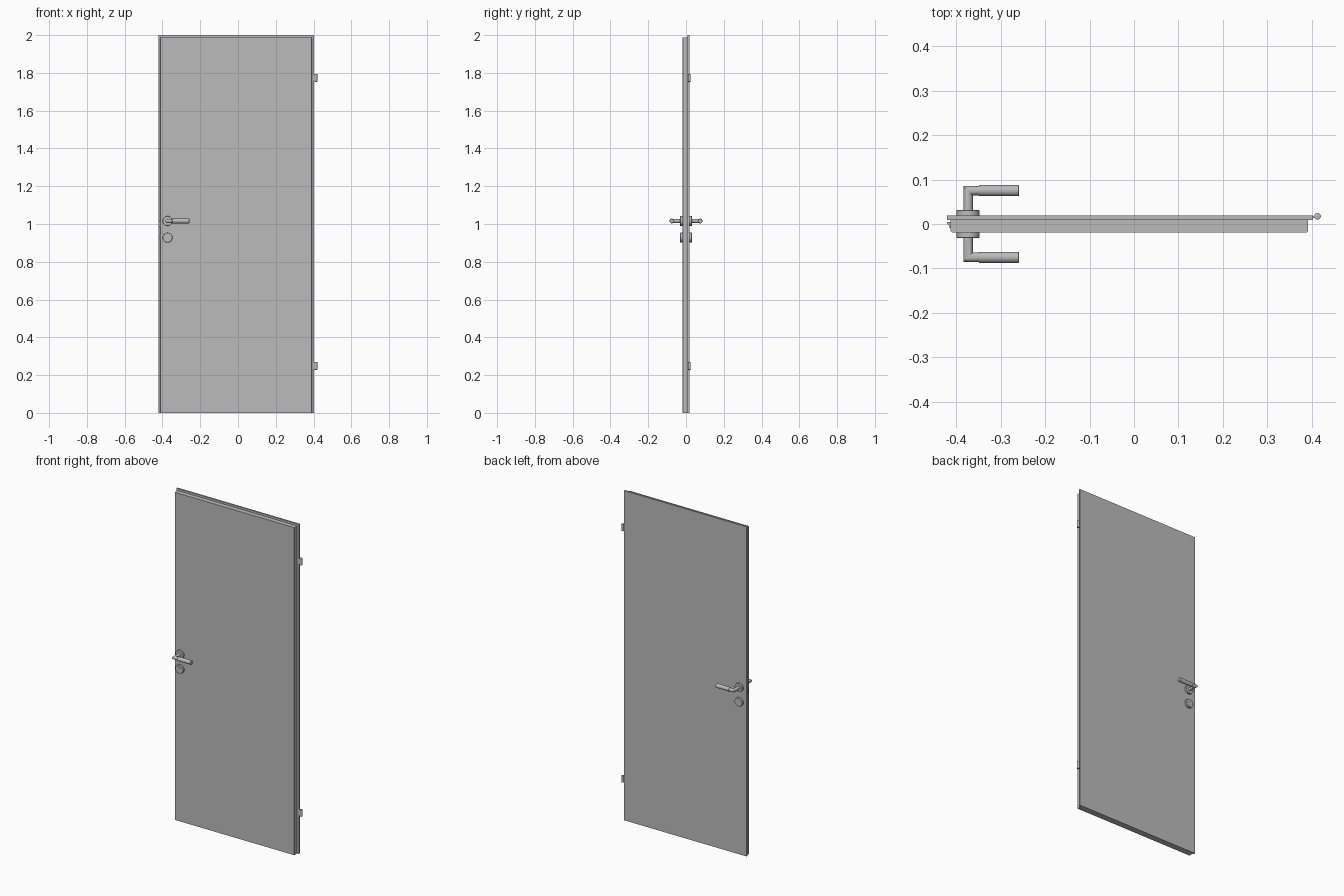
import bpy, bmesh
from math import cos, sin, pi, radians
from mathutils import Matrix

cube = bpy.data.objects.get("Cube")
if cube:
    bpy.data.objects.remove(cube)


def material(name, value):
    m = bpy.data.materials.new(name)
    m.use_nodes = True
    colour = (value, value, value, 1)
    m.diffuse_color = colour
    m.node_tree.nodes["Principled BSDF"].inputs["Base Color"].default_value = colour
    return m


GREY = material("door grey", 0.5)


def finish(name, bm, smooth=False):
    bmesh.ops.recalc_face_normals(bm, faces=bm.faces)
    mesh = bpy.data.meshes.new(name)
    bm.to_mesh(mesh)
    bm.free()
    mesh.materials.append(GREY)
    ob = bpy.data.objects.new(name, mesh)
    bpy.context.collection.objects.link(ob)
    if smooth:
        bpy.ops.object.select_all(action="DESELECT")
        ob.select_set(True)
        bpy.context.view_layer.objects.active = ob
        bpy.ops.object.shade_smooth_by_angle(angle=radians(35))
    return ob


def prism(name, outline, z0, z1):
    """Extrude an x/y outline from z0 up to z1."""
    bm = bmesh.new()
    face = bm.faces.new([bm.verts.new((x, y, z0)) for x, y in outline])
    new = bmesh.ops.extrude_face_region(bm, geom=[face])["geom"]
    bmesh.ops.translate(bm, vec=(0, 0, z1 - z0),
                        verts=[v for v in new if isinstance(v, bmesh.types.BMVert)])
    return finish(name, bm)


def box(name, x0, x1, y0, y1, z0, z1):
    return prism(name, [(x0, y0), (x1, y0), (x1, y1), (x0, y1)], z0, z1)


def loft(name, rings):
    """Skin a closed list of rings and cap both ends."""
    bm = bmesh.new()
    loops = [[bm.verts.new(p) for p in ring] for ring in rings]
    n = len(loops[0])
    for a, b in zip(loops, loops[1:]):
        for i in range(n):
            bm.faces.new((a[i], a[(i + 1) % n], b[(i + 1) % n], b[i]))
    bm.faces.new(loops[0])
    bm.faces.new(loops[-1])
    return finish(name, bm, True)


CIRCLE = [(cos(2 * pi * i / 32), sin(2 * pi * i / 32)) for i in range(32)]


def turned(name, profile, centre, axis):
    """Solid of revolution: profile is (position along axis, radius)."""
    cx, cz = centre
    if axis == "Y":
        rings = [[(cx + r * c, t, cz + r * s) for c, s in CIRCLE] for t, r in profile]
    elif axis == "X":
        rings = [[(t, cx + r * c, cz + r * s) for c, s in CIRCLE] for t, r in profile]
    else:
        rings = [[(cx + r * c, cz + r * s, t) for c, s in CIRCLE] for t, r in profile]
    return loft(name, rings)


# Door leaf: thick panel with softened front corners, thin overlapping rebate behind
FRONT, STEP, BACK = -0.019, 0.009, 0.019
L, R, CH = -0.412, 0.391, 0.003
prism("door_panel", [(L + CH, FRONT), (R - CH, FRONT), (R, FRONT + CH),
                     (R, STEP), (L, STEP), (L, FRONT + CH)], 0, 1.988)
box("door_rebate", -0.42, 0.402, STEP, BACK, 0, 2)

# Lock: face plate, slanted latch, dead bolt
HX, HZ, KZ = -0.373, 1.016, 0.928
box("lock_face_plate", L - 0.001, L, -0.013, 0.006, 0.86, 1.05)
prism("latch_bolt", [(L, -0.009), (L, 0.004), (L - 0.008, 0.004), (L - 0.008, 0.001)], 0.985, 1.012)
box("dead_bolt", L - 0.003, L, -0.009, 0.003, 0.918, 0.945)

# Handle sets on both faces
LEVER_Y, NECK_R, GRIP_R = 0.075, 0.0105, 0.0125
for side, s in (("front", -1), ("back", 1)):
    face, rim = s * BACK, s * 0.031
    for part, z in (("handle", HZ), ("key", KZ)):
        turned(f"{side}_{part}_rosette",
               [(face, 0.026), (rim - s * 0.001, 0.026), (rim, 0.025)], (HX, z), "Y")
    # Mitred neck
    loft(f"{side}_handle_neck", [
        [(HX + NECK_R * c, rim, HZ + NECK_R * v) for c, v in CIRCLE],
        [(HX + NECK_R * c, s * (LEVER_Y - NECK_R * c), HZ + NECK_R * v) for c, v in CIRCLE],
        [(-0.347, s * (LEVER_Y - NECK_R * c), HZ + NECK_R * v) for c, v in CIRCLE]])
    # Thicker grip
    turned(f"{side}_handle_grip",
           [(-0.349, 0.0115), (-0.348, GRIP_R), (-0.260, GRIP_R), (-0.258, 0.0105)],
           (s * LEVER_Y, HZ), "X")
    # Key cylinder: round plug above a narrow body
    turned(f"{side}_key_plug", [(face, 0.008), (rim + s * 0.001, 0.008)], (HX, KZ + 0.005), "Y")
    y0, y1 = sorted((face, rim + s * 0.001))
    box(f"{side}_key_body", HX - 0.005, HX + 0.005, y0, y1, KZ - 0.014, KZ)

# Hinges on the rebate edge
for name, z in (("lower", 0.249), ("upper", 1.774)):
    turned(f"{name}_hinge_pin", [(z - 0.021, 0.006), (z - 0.020, 0.0075),
                                 (z + 0.020, 0.0075), (z + 0.021, 0.006)], (0.4125, 0.0175), "Z")
    box(f"{name}_hinge_arm", 0.40, 0.41, 0.013, 0.018, z - 0.018, z + 0.018)
